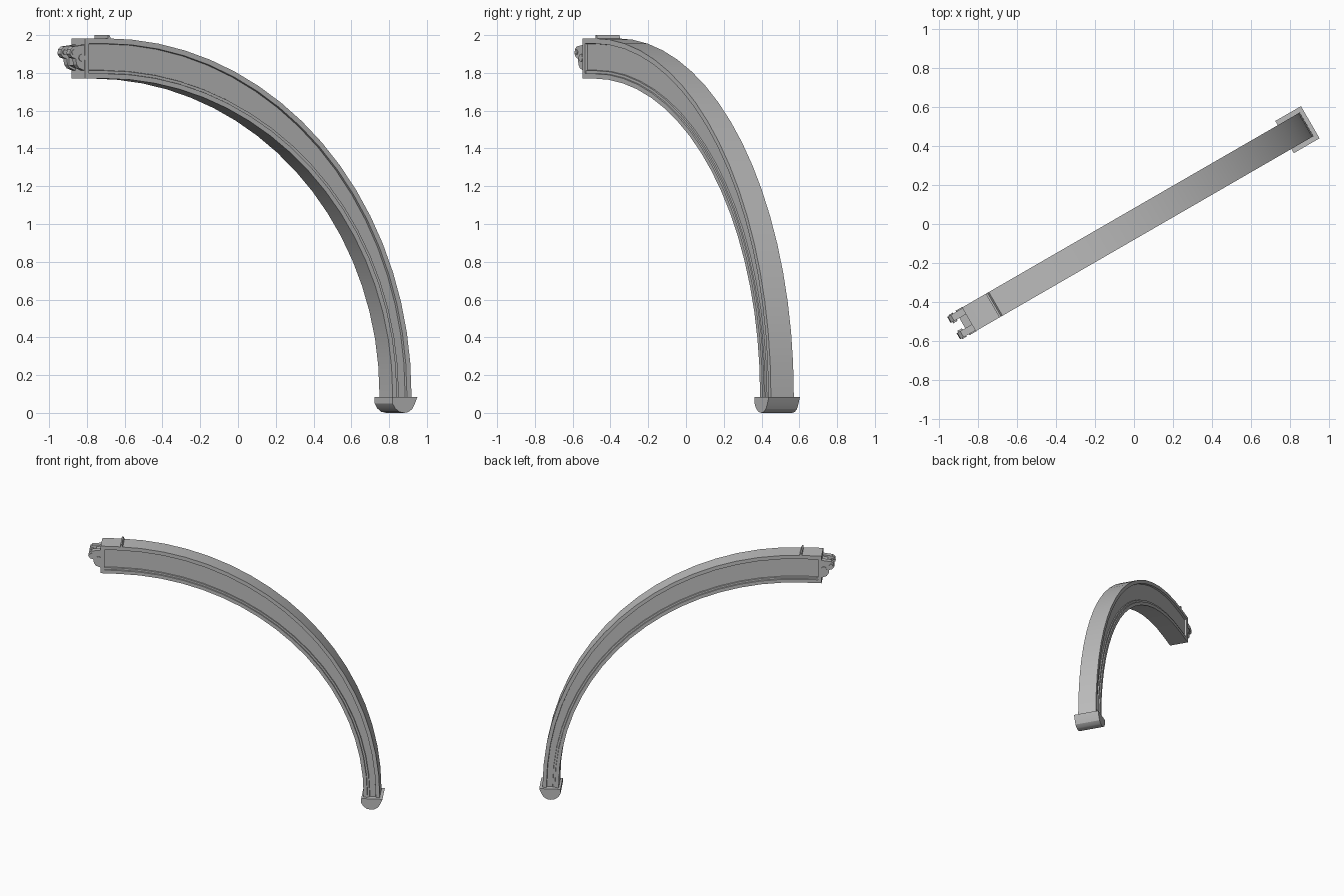
import bpy, bmesh, math
from mathutils import Matrix, Vector

cube = bpy.data.objects.get("Cube")
if cube:
    bpy.data.objects.remove(cube, do_unlink=True)

grey = bpy.data.materials.new("plain grey")
grey.use_nodes = True
grey.diffuse_color = (0.5, 0.5, 0.5, 1)
grey.node_tree.nodes["Principled BSDF"].inputs["Base Color"].default_value = (0.5, 0.5, 0.5, 1)

# The whole arch stands in a plane turned 30 degrees about z
TURN = Matrix.Rotation(math.radians(30), 4, "Z")
HALF = 0.07
CENTRE = Vector((-0.85, 0, 0.1))


def finish(bm, name, smooth=True):
    bmesh.ops.remove_doubles(bm, verts=bm.verts, dist=0.0001)
    bmesh.ops.recalc_face_normals(bm, faces=bm.faces)
    bm.transform(TURN)
    mesh = bpy.data.meshes.new(name)
    bm.to_mesh(mesh)
    bm.free()
    mesh.materials.append(grey)
    ob = bpy.data.objects.new(name, mesh)
    bpy.context.collection.objects.link(ob)
    if smooth:
        bpy.ops.object.select_all(action="DESELECT")
        ob.select_set(True)
        bpy.context.view_layer.objects.active = ob
        bpy.ops.object.shade_smooth_by_angle(angle=math.radians(25))
    return ob


def extrude_profile(name, profile, v0, v1):
    """Extrude an outline in the arch plane across its width."""
    bm = bmesh.new()
    rings = [[bm.verts.new((u, v, z)) for u, z in profile] for v in (v0, v1)]
    n = len(profile)
    for ring in rings:
        bm.faces.new(ring)
    for i in range(n):
        j = (i + 1) % n
        bm.faces.new((rings[0][i], rings[0][j], rings[1][j], rings[1][i]))
    return finish(bm, name)


def circle(u, z, r, n=12):
    return [(u + r * math.cos(math.tau * i / n), z + r * math.sin(math.tau * i / n))
            for i in range(n)]


# Tapering arch: rims, a stepped ledge and a recessed panel on each side
def section(inner, outer, recessed):
    d = outer - inner
    t = d.length
    d.normalize()
    ledge, panel = (0.008, 0.016) if recessed else (0, 0)
    side = [(0, 0), (0.026, 0), (0.028, ledge), (0.042, ledge), (0.044, panel),
            (t - 0.03, panel), (t - 0.028, 0), (t, 0)]
    front = [inner + d * s + Vector((0, depth - HALF, 0)) for s, depth in side]
    return front + [Vector((p.x, -p.y, p.z)) for p in reversed(front)]


stations = []
for u, recessed in ((-0.976, False), (-0.95, False), (-0.949, True)):
    stations.append((Vector((u, 0, 1.77)), Vector((u, 0, 1.983)), recessed))
STEPS = 18
for i in range(STEPS + 1):
    a = math.pi / 2 * (1 - i / STEPS)
    c, s = math.cos(a), math.sin(a)
    stations.append((CENTRE + Vector((1.755 * c, 0, 1.67 * s)),
                     CENTRE + Vector((1.87 * c, 0, 1.883 * s)), True))
stations.append((Vector((0.905, 0, 0.06)), Vector((1.02, 0, 0.06)), True))

bm = bmesh.new()
loops = [[bm.verts.new(p) for p in section(*st)] for st in stations]
for a, b in zip(loops, loops[1:]):
    for i in range(len(a)):
        j = (i + 1) % len(a)
        bm.faces.new((a[i], a[j], b[j], b[i]))
bm.faces.new(loops[0])
bm.faces.new(loops[-1])
finish(bm, "arch_beam")

# Foot with a rounded underside
foot = [(0.89, 0.085), (0.89, 0.05), (0.905, 0.025), (0.93, 0.006), (0.96, 0),
        (0.985, 0.004), (1.01, 0.02), (1.025, 0.045), (1.042, 0.085)]
extrude_profile("foot", foot, -0.095, 0.095)

# Thin ridge across the top
extrude_profile("top_ridge", [(-0.836, 1.975), (-0.836, 2), (-0.826, 2), (-0.815, 1.975)],
                -HALF, HALF)

# Hinge: web between two prongs, each with pins
extrude_profile("hinge_web", [(-0.97, 1.82), (-0.97, 1.94), (-1.015, 1.93), (-1.015, 1.84)],
                -0.05, 0.05)
prong = [(-0.97, 1.81), (-0.97, 1.95), (-1.0, 1.945), (-1.045, 1.94), (-1.062, 1.925),
         (-1.066, 1.90), (-1.052, 1.882), (-1.03, 1.875), (-1.025, 1.845), (-1.01, 1.825)]
for name, sign in (("front", -1), ("back", 1)):
    extrude_profile(name + "_prong", prong, sign * 0.03, sign * 0.066)
    extrude_profile(name + "_prong_pin", circle(-0.993, 1.88, 0.02), sign * 0.06, sign * 0.072)
    extrude_profile(name + "_tip_pin", circle(-1.043, 1.91, 0.013), sign * 0.022, sign * 0.071)
